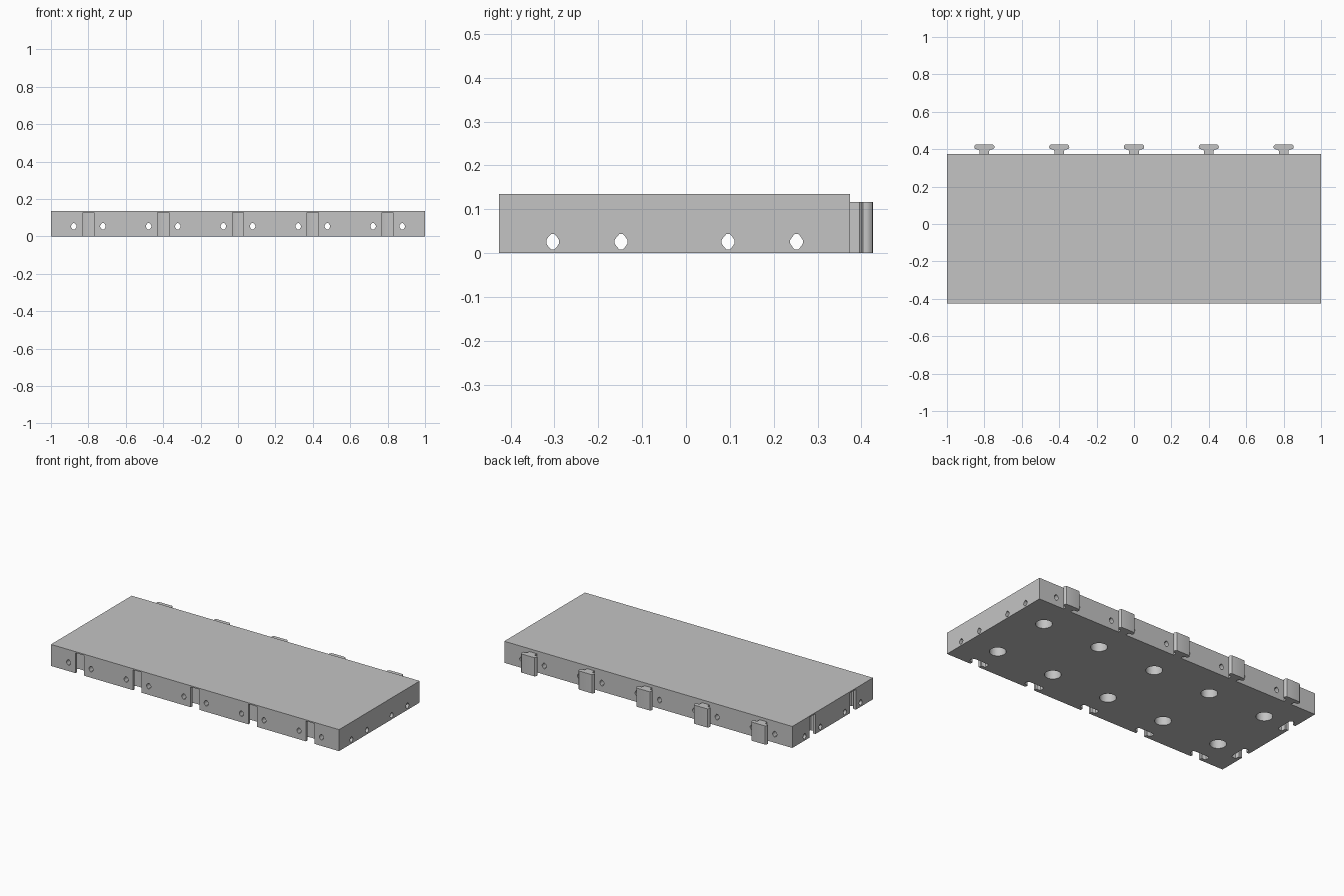
import bpy, bmesh, math
from mathutils import Matrix

cube = bpy.data.objects.get("Cube")
if cube:
    bpy.data.objects.remove(cube, do_unlink=True)

FRONT, BACK, HEIGHT = -0.426, 0.374, 0.135
MID = (FRONT + BACK) / 2
COLUMNS = [0.4 * i for i in range(-2, 3)]
ROWS = [MID - 0.2, MID + 0.2]
HOLE_OFFSET = 0.078

grey = bpy.data.materials.new("plain_grey")
grey.use_nodes = True
grey.diffuse_color = (0.55, 0.55, 0.55, 1)
grey.node_tree.nodes["Principled BSDF"].inputs["Base Color"].default_value = grey.diffuse_color


def prism(bm, profile, length, matrix):
    """Extrude a flat outline along local z and place it."""
    base = bm.faces.new([bm.verts.new(matrix @ Matrix.Translation((x, y, 0)).translation)
                         for x, y in profile])
    grown = bmesh.ops.extrude_face_region(bm, geom=[base])
    offset = matrix.to_3x3() @ Matrix.Translation((0, 0, length)).translation
    bmesh.ops.translate(bm, vec=offset,
                        verts=[g for g in grown["geom"] if isinstance(g, bmesh.types.BMVert)])


def build(name, pieces):
    """Make one object from (profile, length, matrix) prisms."""
    bm = bmesh.new()
    for profile, length, matrix in pieces:
        prism(bm, profile, length, matrix)
    bmesh.ops.recalc_face_normals(bm, faces=bm.faces)
    mesh = bpy.data.meshes.new(name)
    bm.to_mesh(mesh)
    bm.free()
    mesh.materials.append(grey)
    obj = bpy.data.objects.new(name, mesh)
    bpy.context.collection.objects.link(obj)
    return obj


def mirrored(half):
    return half + [(-x, y) for x, y in reversed(half)]


def smooth(obj):
    bpy.ops.object.select_all(action="DESELECT")
    obj.select_set(True)
    bpy.context.view_layer.objects.active = obj
    bpy.ops.object.shade_smooth_by_angle(angle=math.radians(35))


at = Matrix.Translation
along_x = Matrix(((0, 0, 1), (1, 0, 0), (0, 1, 0))).to_4x4()
along_y = Matrix(((-1, 0, 0), (0, 0, 1), (0, 1, 0))).to_4x4()

# Outlines
slab = [(-1, FRONT), (1, FRONT), (1, BACK), (-1, BACK)]
tab = mirrored([(0.026, -0.01), (0.026, 0.016), (0.029, 0.022), (0.035, 0.025),
                (0.046, 0.026), (0.052, 0.030), (0.054, 0.037), (0.052, 0.045),
                (0.046, 0.051), (0.040, 0.052)])
groove = mirrored([(0.030, -0.02), (0.030, 0.016), (0.034, 0.021), (0.050, 0.022),
                   (0.057, 0.027), (0.059, 0.037), (0.057, 0.050), (0.047, 0.057)])
eye = mirrored([(0.004, -0.0175), (0.010, -0.011), (0.0145, -0.004),
                (0.0145, 0.004), (0.010, 0.011), (0.004, 0.0175)])
disc = [(0.047 * math.cos(a), 0.047 * math.sin(a))
        for a in (math.tau * i / 32 for i in range(32))]

# Panel
panel = build("panel", [(slab, HEIGHT, Matrix())])

# Cutters: wire holes, connector grooves and underside sockets
turn = Matrix.Rotation(-math.pi / 2, 4, "Z")
cutters = [
    build("long_holes_cutter", [(eye, 2.2, at((-1.1, y + s * HOLE_OFFSET, 0.026)) @ along_x)
                                for y in ROWS for s in (-1, 1)]),
    build("cross_holes_cutter", [(eye, 1, at((x + s * HOLE_OFFSET, -0.5, 0.054)) @ along_y)
                                 for x in COLUMNS for s in (-1, 1)]),
    build("grooves_cutter", [(groove, 0.147, at((x, FRONT, -0.02))) for x in COLUMNS]
          + [(groove, 0.147, at((-1, y, -0.02)) @ turn) for y in ROWS]),
    build("sockets_cutter", [(disc, 0.12, at((x, y, -0.02))) for x in COLUMNS for y in ROWS]),
]
bpy.context.view_layer.objects.active = panel
for cutter in cutters:
    cutter.hide_render = True
    cut = panel.modifiers.new(cutter.name, "BOOLEAN")
    cut.operation, cut.solver, cut.object = "DIFFERENCE", "EXACT", cutter
    bpy.ops.object.modifier_apply(modifier=cut.name)
    bpy.data.objects.remove(cutter, do_unlink=True)
smooth(panel)

# Connector tabs along the back
for number, x in enumerate(COLUMNS, 1):
    smooth(build(f"connector_tab_{number}", [(tab, 0.117, at((x, BACK, 0)))]))
